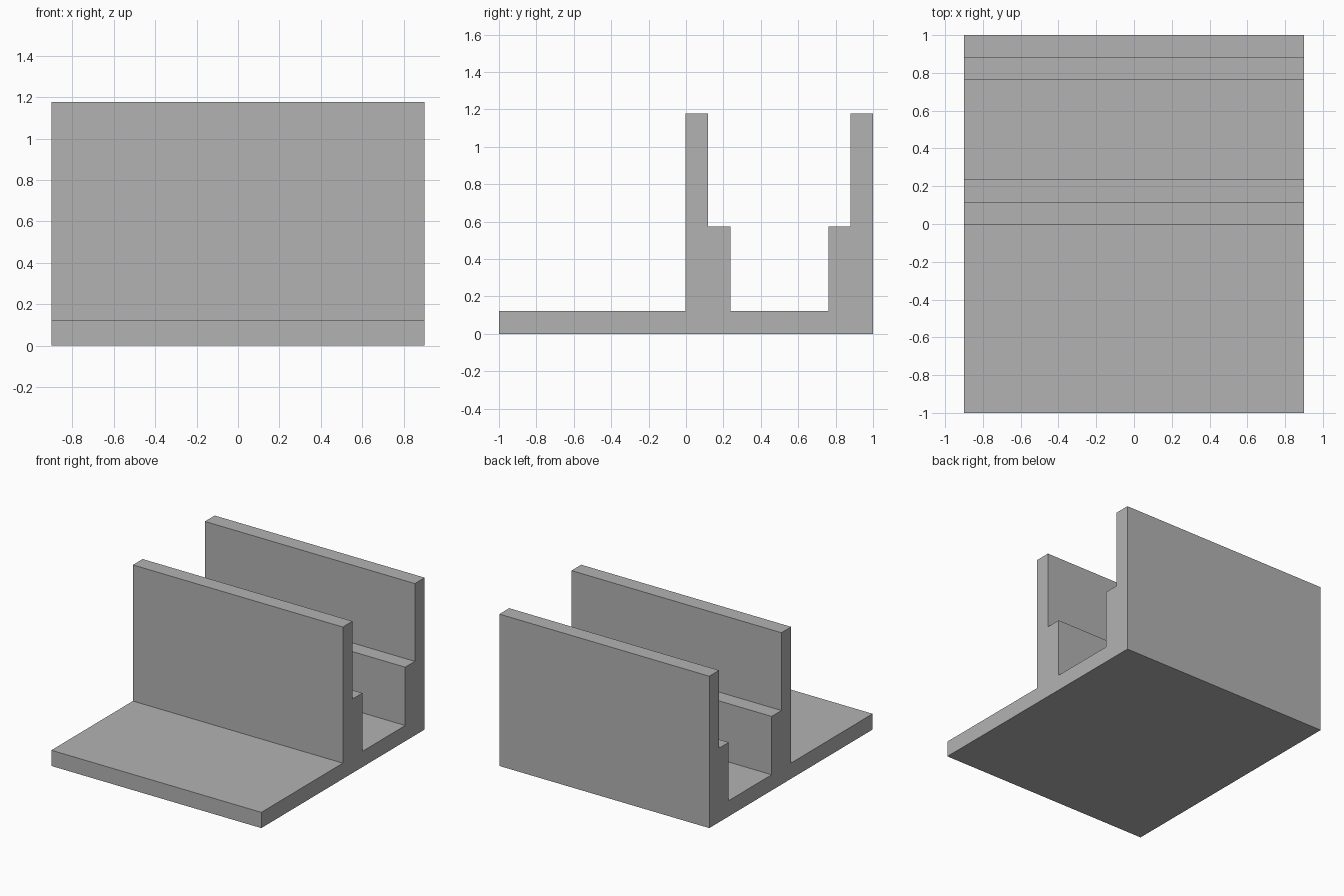
import bpy
import bmesh

cube = bpy.data.objects.get("Cube")
if cube:
    bpy.data.objects.remove(cube, do_unlink=True)

HALF_WIDTH = 0.9
BASE = 0.122    # base plate thickness
LEDGE = 0.574   # height of the inner ledges
TOP = 1.177     # height of the walls

grey = bpy.data.materials.new("Plain grey")
grey.use_nodes = True
colour = (0.45, 0.45, 0.45, 1)
grey.diffuse_color = colour
grey.node_tree.nodes["Principled BSDF"].inputs["Base Color"].default_value = colour

# Side profile (y, z): base plate with two stepped walls facing each other
profile = [
    (-1, 0), (1, 0),
    (1, TOP), (0.88, TOP), (0.88, LEDGE), (0.762, LEDGE), (0.762, BASE),
    (0.237, BASE), (0.237, LEDGE), (0.117, LEDGE), (0.117, TOP), (-0.002, TOP),
    (-0.002, BASE), (-1, BASE),
]

# Extrude the profile across the width
bm = bmesh.new()
side = bm.faces.new([bm.verts.new((-HALF_WIDTH, y, z)) for y, z in profile])
extruded = bmesh.ops.extrude_face_region(bm, geom=[side])["geom"]
bmesh.ops.translate(bm, vec=(2 * HALF_WIDTH, 0, 0),
                    verts=[g for g in extruded if isinstance(g, bmesh.types.BMVert)])
bmesh.ops.recalc_face_normals(bm, faces=bm.faces)

mesh = bpy.data.meshes.new("stepped_channel_bracket")
bm.to_mesh(mesh)
bm.free()
mesh.materials.append(grey)
bracket = bpy.data.objects.new("stepped_channel_bracket", mesh)
bpy.context.collection.objects.link(bracket)
